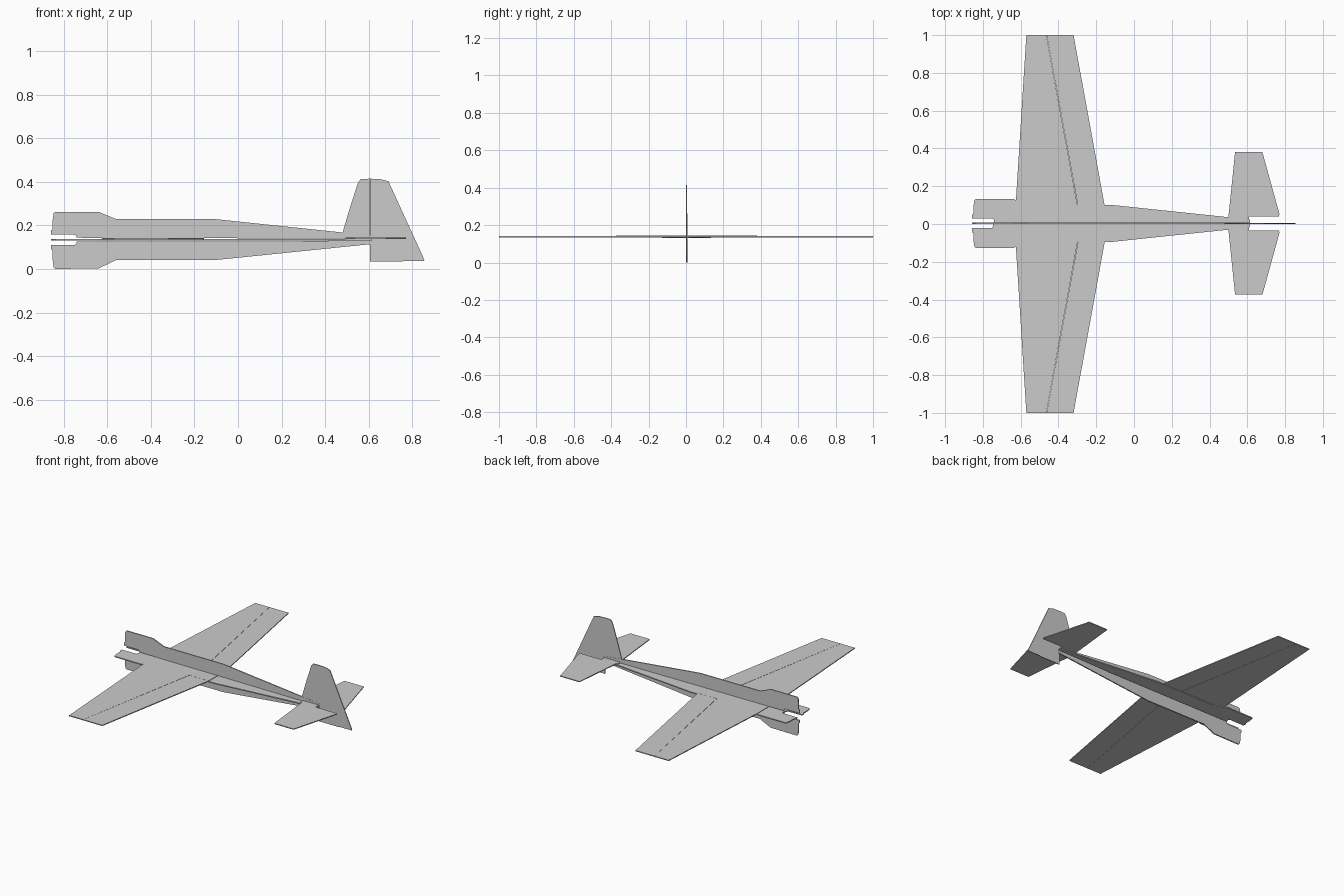
import bpy, bmesh
from mathutils import Vector

CY = 0.003   # centreline of the body sheets
CZ = 0.136   # height of the wing sheet


def sheet(name, outline, plane, offset, thick):
    """Flat foam sheet cut from an outline: plane 'xz' is upright, 'xy' lies flat."""
    bm = bmesh.new()
    if plane == 'xz':
        pts = [Vector((a, offset - thick / 2, b)) for a, b in outline]
        push = Vector((0, thick, 0))
    else:
        pts = [Vector((a, b, offset - thick / 2)) for a, b in outline]
        push = Vector((0, 0, thick))
    face = bm.faces.new([bm.verts.new(p) for p in pts])
    ext = bmesh.ops.extrude_face_region(bm, geom=[face], use_keep_orig=True)
    bmesh.ops.translate(bm, vec=push,
                        verts=[g for g in ext['geom'] if isinstance(g, bmesh.types.BMVert)])
    bmesh.ops.recalc_face_normals(bm, faces=bm.faces)
    bmesh.ops.triangulate(bm, faces=[f for f in bm.faces if len(f.verts) > 4])
    mesh = bpy.data.meshes.new(name)
    bm.to_mesh(mesh)
    bm.free()
    obj = bpy.data.objects.new(name, mesh)
    bpy.context.collection.objects.link(obj)
    return obj


def both_sides(outline, centre):
    """Close a half outline (y >= 0) with its mirror image about the centreline."""
    left = [(x, centre + y) for x, y in outline]
    right = [(x, centre - y) for x, y in reversed(outline)]
    return left + right


# upright body, upper and lower halves with motor slot at the nose
sheet("upper_fuselage", [
    (-0.74, 0.143), (-0.74, 0.152), (-0.75, 0.157), (-0.857, 0.157), (-0.857, 0.178),
    (-0.85, 0.182), (-0.85, 0.225), (-0.846, 0.255), (-0.838, 0.262), (-0.64, 0.262),
    (-0.56, 0.229), (-0.11, 0.229), (0.48, 0.167), (0.614, 0.152), (0.614, 0.139),
    (0.5, 0.139)], 'xz', CY, 0.008)
sheet("lower_fuselage", [
    (-0.74, 0.125), (-0.74, 0.115), (-0.75, 0.109), (-0.857, 0.109), (-0.857, 0.09),
    (-0.85, 0.086), (-0.85, 0.04), (-0.846, 0.008), (-0.838, 0.0), (-0.64, 0.002),
    (-0.56, 0.04), (-0.11, 0.04), (0.614, 0.114), (0.614, 0.133), (0.2, 0.125)],
    'xz', CY, 0.008)

# fin and rudder
sheet("fin", [(0.48, 0.167), (0.51, 0.27), (0.55, 0.395), (0.563, 0.412), (0.604, 0.414),
              (0.604, 0.153)], 'xz', CY, 0.006)
sheet("rudder", [(0.605, 0.414), (0.65, 0.412), (0.69, 0.402), (0.855, 0.042),
                 (0.853, 0.037), (0.757, 0.037), (0.757, 0.034), (0.605, 0.034)],
      'xz', CY, 0.006)

# flat body sheet with nose slot
sheet("flat_fuselage", both_sides([
    (-0.74, 0.0), (-0.74, 0.02), (-0.75, 0.025), (-0.857, 0.025), (-0.857, 0.047),
    (-0.85, 0.05), (-0.85, 0.09), (-0.845, 0.124), (-0.838, 0.129), (-0.64, 0.13),
    (-0.56, 0.097), (-0.11, 0.097), (0.5, 0.033), (0.614, 0.02), (0.614, 0.0)], CY)[1:-2],
    'xy', CZ - 0.002, 0.007)

# wing and hinged ailerons
sheet("wing", both_sides([(-0.625, 0.125), (-0.57, 1.0), (-0.464, 1.0), (-0.299, 0.095),
                          (-0.155, 0.095)], 0), 'xy', CZ + 0.002, 0.006)
for side, s in (("left", 1), ("right", -1)):
    sheet(side + "_aileron", [(-0.297, s * 0.096), (-0.463, s * 1.0), (-0.32, s * 1.0),
                              (-0.155, s * 0.096)], 'xy', CZ + 0.002, 0.006)

# tailplane with a gap for the rudder
sheet("tailplane", both_sides([(0.49, 0.03), (0.5, 0.036), (0.519, 0.22), (0.535, 0.377),
                               (0.68, 0.377), (0.77, 0.05), (0.768, 0.038),
                               (0.608, 0.038)], CY), 'xy', 0.141, 0.006)
